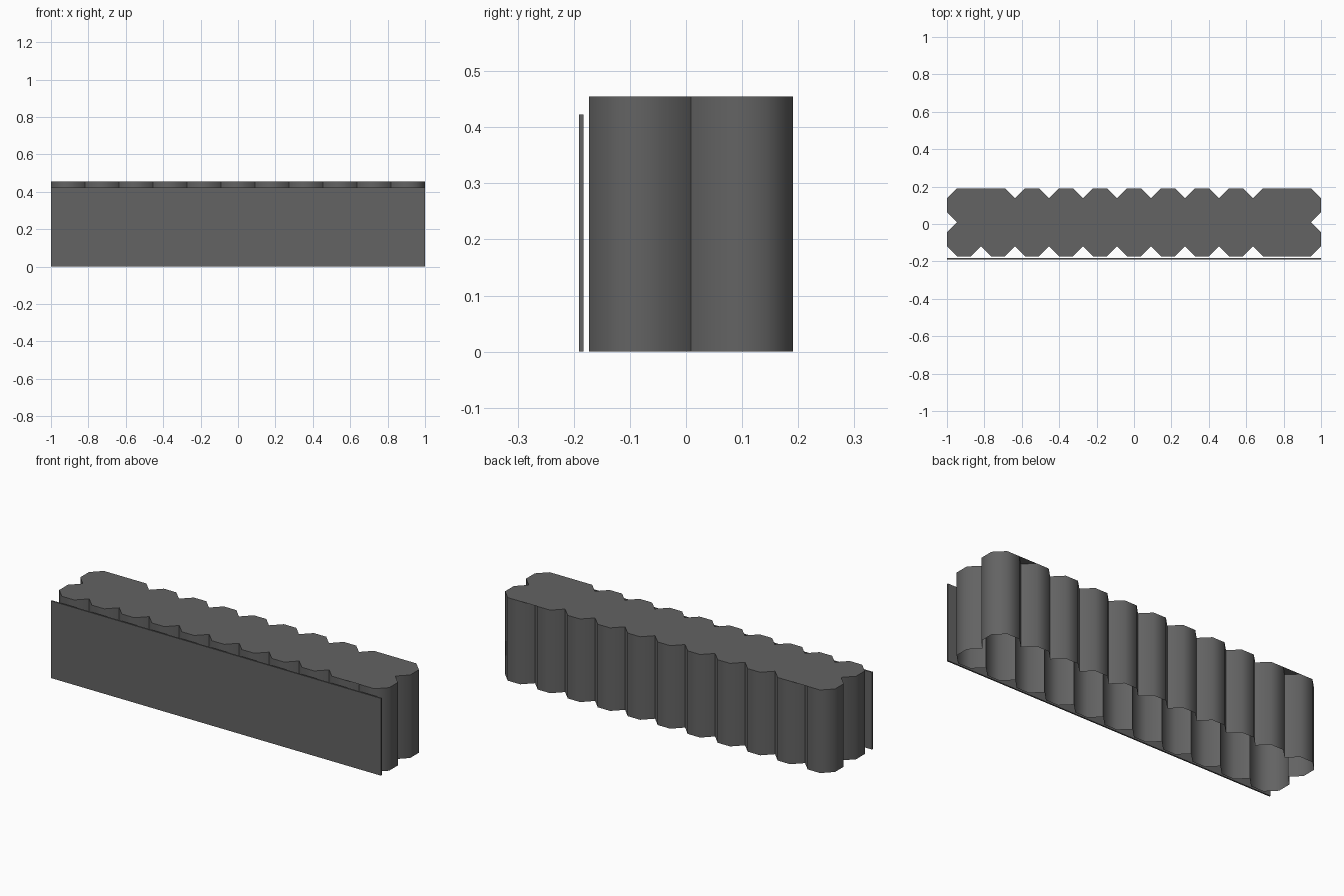
import bpy, bmesh, math

if "Cube" in bpy.data.objects:
    bpy.data.objects.remove(bpy.data.objects["Cube"])

grey = bpy.data.materials.new("dark grey")
grey.diffuse_color = (0.125, 0.125, 0.125, 1)
grey.use_nodes = True
grey.node_tree.nodes["Principled BSDF"].inputs["Base Color"].default_value = grey.diffuse_color

COLS = 11
A = 1 / COLS                          # apothem of each octagon
S = A * math.tan(math.pi / 8)         # half side of each octagon
MID_Y, TOP = 0.0093, 0.455


def add_mesh(name, bm):
    mesh = bpy.data.meshes.new(name)
    bm.to_mesh(mesh)
    bm.free()
    mesh.materials.append(grey)
    ob = bpy.data.objects.new(name, mesh)
    bpy.context.collection.objects.link(ob)
    return ob


# Scalloped outline: front lobes and right end, then turned half round
half = []
for i in range(COLS):
    x = -1 + A * (2 * i + 1)
    half += [(x - A, -A - S), (x - S, -2 * A), (x + S, -2 * A)]
half += [(1, -A - S), (1, -A + S), (1 - A + S, 0), (1, A - S)]
outline = half + [(-x, -y) for x, y in half]

# Block of octagonal columns, capped on top and open underneath
bm = bmesh.new()
low = [bm.verts.new((x, y + MID_Y, 0)) for x, y in outline]
high = [bm.verts.new((x, y + MID_Y, TOP)) for x, y in outline]
n = len(outline)
for i in range(n):
    j = (i + 1) % n
    bm.faces.new((low[i], low[j], high[j], high[i]))
cap = bm.faces.new(high)
bmesh.ops.triangulate(bm, faces=[cap])
block = add_mesh("column_block", bm)
bpy.context.view_layer.objects.active = block
block.select_set(True)
bpy.ops.object.shade_smooth_by_angle(angle=math.radians(50))
block.select_set(False)

# Thin front panel
bm = bmesh.new()
bmesh.ops.create_cube(bm, size=1)
for v in bm.verts:
    v.co = (v.co.x * 2, v.co.y * 0.008 - 0.187, (v.co.z + 0.5) * 0.423)
add_mesh("front_panel", bm)
